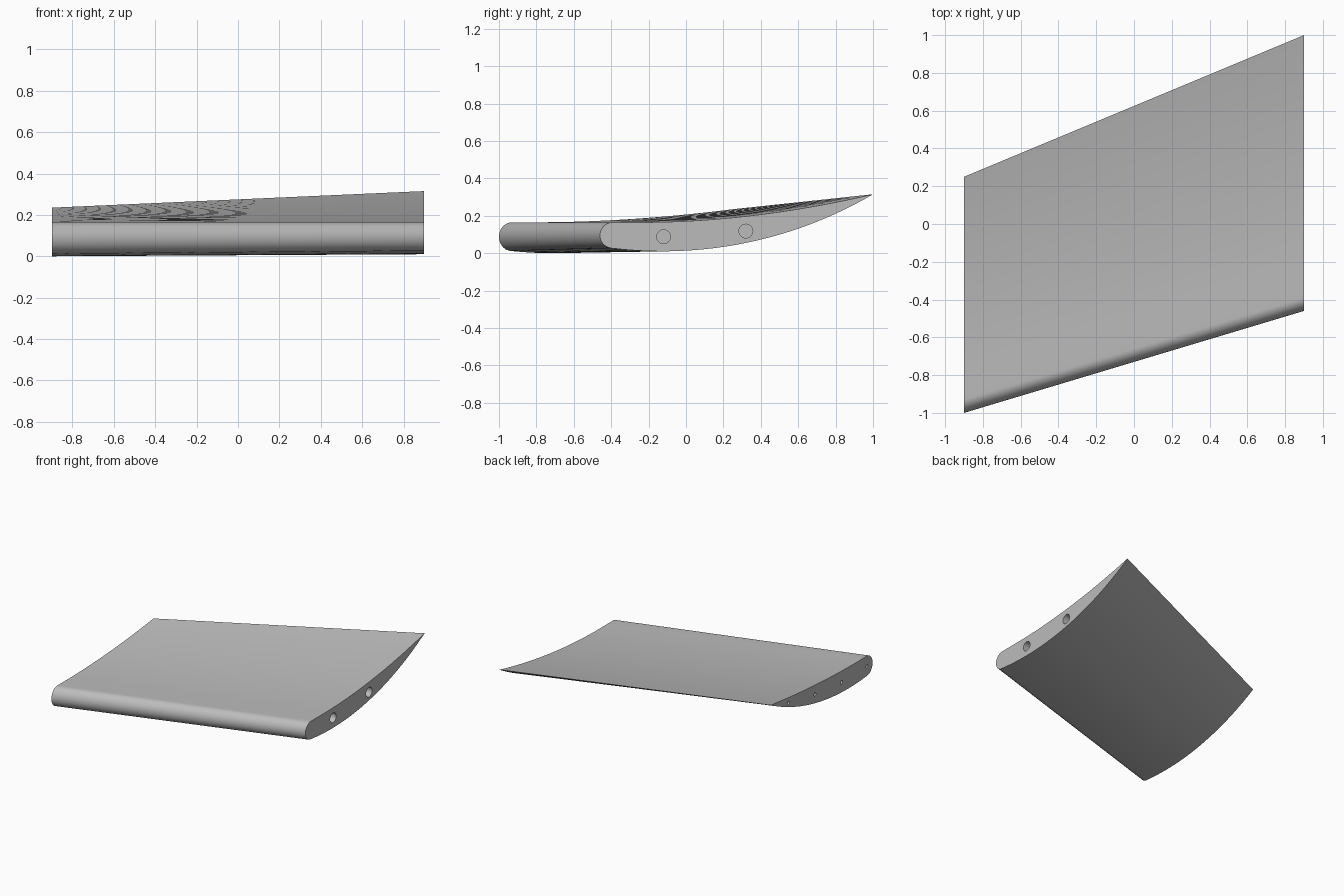
import bpy, bmesh, math
from mathutils import Matrix

if "Cube" in bpy.data.objects:
    bpy.data.objects.remove(bpy.data.objects["Cube"], do_unlink=True)

grey = bpy.data.materials.new("plain grey")
grey.use_nodes = True
grey.diffuse_color = (0.5, 0.5, 0.5, 1)
grey.node_tree.nodes["Principled BSDF"].inputs["Base Color"].default_value = grey.diffuse_color

HALF_SPAN = 0.9
NOSE = 0.07
STEPS = 32
NOSE_STEPS = 24


def bottom_z(y, lead, trail, low, tip):
    """Circular underside, lowest about a quarter chord back, rising to the tip."""
    y_low = lead + 0.23 * (trail - lead)
    run, rise = trail - y_low, tip - low
    radius = run * run / (2 * rise) + rise / 2
    return low + radius - math.sqrt(radius ** 2 - (y - y_low) ** 2)


def top_z(y, lead, trail, tip):
    """Level behind the nose, then a gentle upward sweep."""
    y_flat = lead + 0.16 * (trail - lead)
    t = max(0, (y - y_flat) / (trail - y_flat))
    return 0.165 + (tip - 0.165) * t ** 1.9


def section(lead, trail, low, tip):
    """Closed outline: sharp tip, along the top, round nose, back along the bottom."""
    start = lead + NOSE
    ys = [trail + (start - trail) * i / STEPS for i in range(STEPS + 1)]
    upper = [(y, top_z(y, lead, trail, tip)) for y in ys]
    lower = [(y, bottom_z(y, lead, trail, low, tip)) for y in ys[1:]]
    z_up, z_down = upper[-1][1], lower[-1][1]
    nose = []
    for i in range(1, NOSE_STEPS):
        a = math.pi * i / NOSE_STEPS
        nose.append((start - NOSE * math.sin(a),
                     (z_up + z_down) / 2 + (z_up - z_down) / 2 * math.cos(a)))
    return upper + nose + lower[::-1]


# Swept blade lofted between its two end sections
bm = bmesh.new()
ends = [(-HALF_SPAN, section(-1, 0.25, 0.0, 0.235)),
        (HALF_SPAN, section(-0.46, 1, 0.01, 0.315))]
rings = [[bm.verts.new((x, y, z)) for y, z in outline] for x, outline in ends]
count = len(rings[0])
for i in range(count):
    j = (i + 1) % count
    bm.faces.new((rings[0][i], rings[0][j], rings[1][j], rings[1][i]))
for ring in rings:
    bm.faces.new(ring)
bmesh.ops.recalc_face_normals(bm, faces=bm.faces)
mesh = bpy.data.meshes.new("blade")
bm.to_mesh(mesh)
bm.free()
mesh.materials.append(grey)
blade = bpy.data.objects.new("blade", mesh)
bpy.context.collection.objects.link(blade)

# Blind holes: two wide ones in the left end, four narrow ones in the right end
wide = [(-0.12, 0.088), (0.32, 0.118)]
narrow = [(0.03, 0.168), (-0.295, 0.11), (-0.62, 0.08), (-0.93, 0.085)]
bm = bmesh.new()
for x, radius, depth, spots in ((HALF_SPAN, 0.037, 0.15, wide),
                                (-HALF_SPAN, 0.013, 0.1, narrow)):
    for y, z in spots:
        bmesh.ops.create_cone(
            bm, cap_ends=True, segments=24, radius1=radius, radius2=radius, depth=2 * depth,
            matrix=Matrix.Translation((x, y, z)) @ Matrix.Rotation(math.pi / 2, 4, "Y"))
cut_mesh = bpy.data.meshes.new("hole_cutters")
bm.to_mesh(cut_mesh)
bm.free()
cut_mesh.materials.append(grey)
cutters = bpy.data.objects.new("hole_cutters", cut_mesh)
cutters.hide_render = True
bpy.context.collection.objects.link(cutters)

bpy.ops.object.select_all(action="DESELECT")
blade.select_set(True)
bpy.context.view_layer.objects.active = blade
holes = blade.modifiers.new("holes", "BOOLEAN")
holes.operation = "DIFFERENCE"
holes.solver = "EXACT"
holes.object = cutters
bpy.ops.object.modifier_apply(modifier=holes.name)
bpy.data.objects.remove(cutters, do_unlink=True)

bpy.ops.object.shade_smooth_by_angle(angle=math.radians(30))
